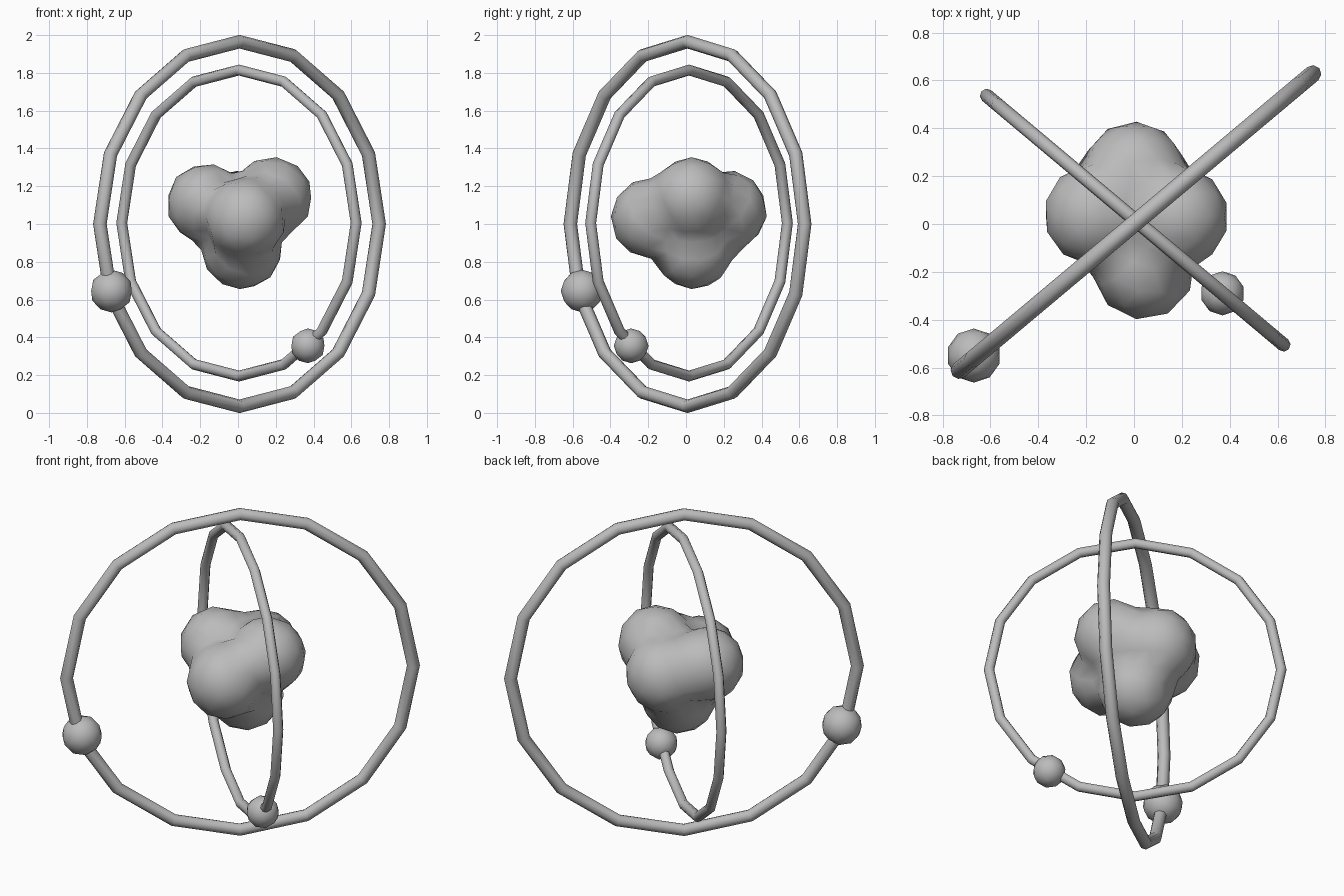
import bpy, bmesh, math
from mathutils import Vector, Matrix

cube = bpy.data.objects.get("Cube")
if cube:
    bpy.data.objects.remove(cube, do_unlink=True)

GREY = (0.5, 0.5, 0.5, 1)
grey = bpy.data.materials.new("plain grey")
grey.use_nodes = True
grey.diffuse_color = GREY
grey.node_tree.nodes["Principled BSDF"].inputs["Base Color"].default_value = GREY


def finish(obj, name):
    obj.name = name
    obj.data.materials.append(grey)
    for face in obj.data.polygons:
        face.use_smooth = True
    return obj


def orbit(name, center, radius, tube, heading):
    """Upright ring whose plane is turned to the heading."""
    bpy.ops.mesh.primitive_torus_add(
        major_segments=16, minor_segments=8, major_radius=radius, minor_radius=tube)
    obj = bpy.context.object
    obj.data.transform(Matrix.Translation(center)
                       @ Matrix.Rotation(math.radians(heading), 4, 'Z')
                       @ Matrix.Rotation(math.pi / 2, 4, 'X'))
    return finish(obj, name)


def ball(name, center, radius):
    bpy.ops.mesh.primitive_ico_sphere_add(subdivisions=2, radius=radius, location=center)
    return finish(bpy.context.object, name)


# Two crossing orbits, each with its small ball
orbit("outer_orbit", (0.008, 0.008, 1.0), 0.965, 0.036, 40)
orbit("inner_orbit", (0.005, 0.016, 1.005), 0.81, 0.029, -40)
ball("outer_ball", (-0.67, -0.55, 0.645), 0.113)
ball("inner_ball", (0.37, -0.29, 0.355), 0.092)

# Nucleus: one coarse sphere pushed out onto five overlapping lobes
LOBES = [
    ((-0.17, 0.04, 1.11), 0.21),   # right side
    ((0.18, 0.03, 1.14), 0.215),   # left side
    ((0.02, 0.04, 0.87), 0.215),   # bottom
    ((0.0, 0.215, 1.07), 0.215),   # back
    ((0.04, -0.185, 1.03), 0.215), # front
]
core = Vector((0.01, 0.03, 1.04))


def reach(direction):
    """Distance from the core to the outermost lobe surface."""
    best = 0.15
    for center, radius in LOBES:
        offset = Vector(center) - core
        along = offset.dot(direction)
        inside = radius ** 2 - offset.length_squared + along ** 2
        if inside > 0:
            best = max(best, along + math.sqrt(inside))
    return best


bm = bmesh.new()
bmesh.ops.create_icosphere(bm, subdivisions=3, radius=1)
for v in bm.verts:
    direction = v.co.normalized()
    v.co = core + direction * reach(direction)
mesh = bpy.data.meshes.new("nucleus")
bm.to_mesh(mesh)
bm.free()
nucleus = bpy.data.objects.new("nucleus", mesh)
bpy.context.collection.objects.link(nucleus)
finish(nucleus, "nucleus")
